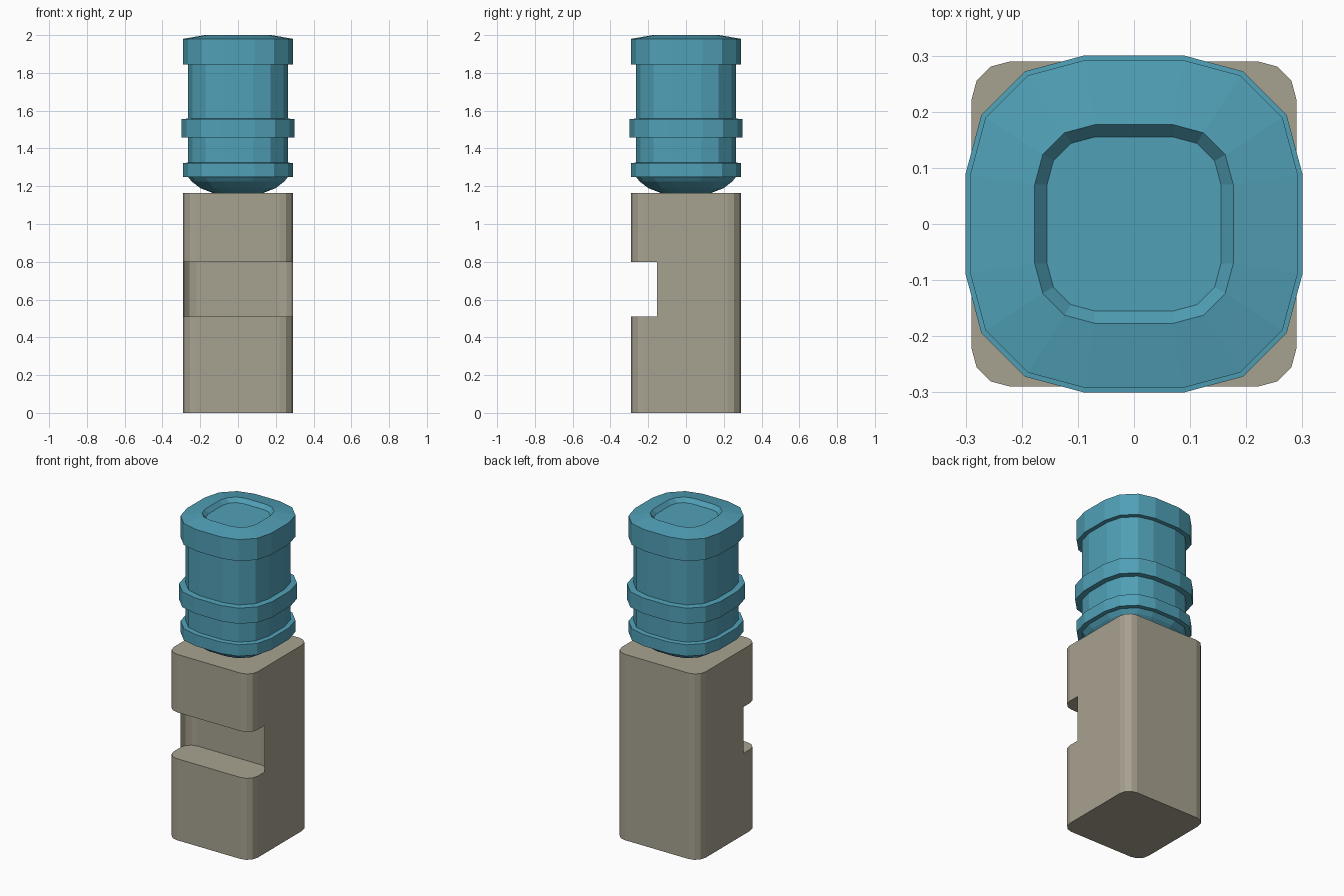
import bpy, bmesh, math

if "Cube" in bpy.data.objects:
    bpy.data.objects.remove(bpy.data.objects["Cube"])


def material(name, color):
    m = bpy.data.materials.new(name)
    m.diffuse_color = (*color, 1)
    m.use_nodes = True
    m.node_tree.nodes["Principled BSDF"].inputs["Base Color"].default_value = m.diffuse_color
    return m


def rounded_square(half, radius, segments=3):
    """Counter-clockwise outline of a square with rounded corners."""
    c = half - radius
    points = []
    for k, (sx, sy) in enumerate([(1, 1), (-1, 1), (-1, -1), (1, -1)]):
        for i in range(segments + 1):
            a = math.radians(90 * k + 90 * i / segments)
            points.append((sx * c + radius * math.cos(a),
                           sy * c + radius * math.sin(a)))
    return points


def loft(name, levels, mat):
    """Skin rounded squares given as (half width, corner radius, z)."""
    bm = bmesh.new()
    rings = [[bm.verts.new((x, y, z)) for x, y in rounded_square(h, r)]
             for h, r, z in levels]
    n = len(rings[0])
    for a, b in zip(rings, rings[1:]):
        for i in range(n):
            j = (i + 1) % n
            bm.faces.new((a[i], a[j], b[j], b[i]))
    bm.faces.new(rings[0][::-1])
    bm.faces.new(rings[-1])
    bmesh.ops.recalc_face_normals(bm, faces=bm.faces)
    mesh = bpy.data.meshes.new(name)
    bm.to_mesh(mesh)
    bm.free()
    mesh.materials.append(mat)
    obj = bpy.data.objects.new(name, mesh)
    bpy.context.collection.objects.link(obj)
    return obj


beige = material("beige_plastic", (0.39, 0.36, 0.28))
blue = material("blue_plastic", (0.08, 0.35, 0.47))

# Cabinet sections: the middle one is set back with a concave front wall
W, R = 0.29, 0.07
LOW, HIGH, TOP = 0.51, 0.80, 1.163
cabinet = loft("cabinet", [(W, R, 0), (W, R, TOP)], beige)

# Dispensing bay cutter: same outline as the cabinet, moved forward
cutter = loft("bay_cutter", [(W + 0.0005, R, LOW), (W + 0.0005, R, HIGH)], beige)
cutter.location.y = -0.375
cutter.hide_render = True
cutter.hide_viewport = True

cut = cabinet.modifiers.new("dispensing_bay", "BOOLEAN")
cut.operation = 'DIFFERENCE'
cut.solver = 'EXACT'
cut.object = cutter

# Water bottle: domed neck, three raised bands, recessed top
profile = [(0.13, 1.163), (0.20, 1.19), (0.245, 1.225), (0.265, 1.25),
           (0.292, 1.25), (0.292, 1.322), (0.266, 1.325),
           (0.266, 1.457), (0.30, 1.457), (0.30, 1.555), (0.266, 1.558),
           (0.266, 1.845), (0.292, 1.845), (0.292, 1.98)]
levels = [(h, 0.7 * h, z) for h, z in profile]
levels += [(0.177, 0.107, 2.0), (0.155, 0.085, 1.975)]
loft("water_bottle", levels, blue)
